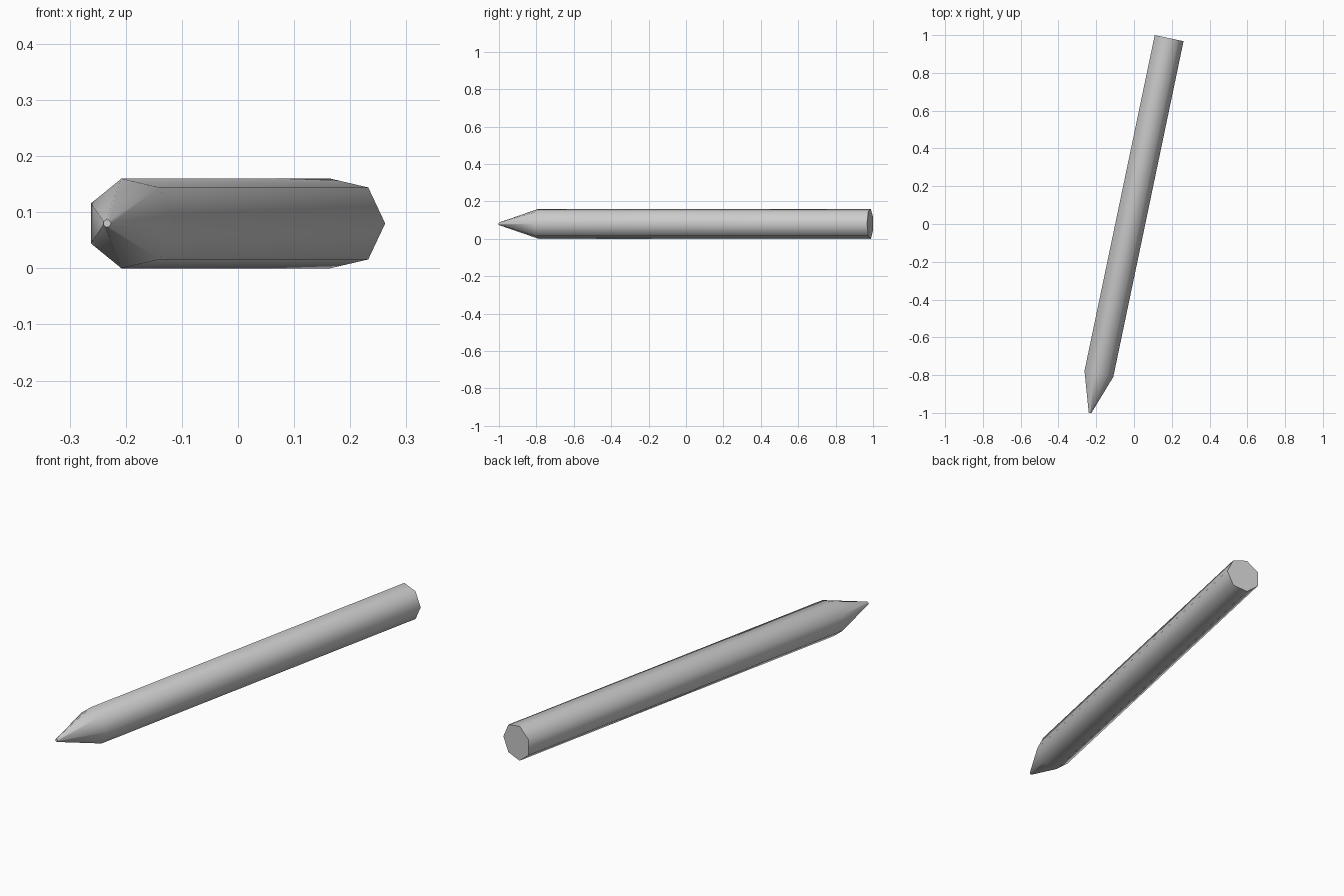
import bpy
import bmesh
from math import cos, sin, pi, radians
from mathutils import Matrix, Vector

cube = bpy.data.objects.get("Cube")
if cube:
    bpy.data.objects.remove(cube, do_unlink=True)

SIDES = 7
RADIUS = 0.082
TIP_RADIUS = 0.007

# One plain grey material
grey = bpy.data.materials.new("light grey")
grey.use_nodes = True
colour = (0.6, 0.6, 0.6, 1)
grey.diffuse_color = colour
grey.node_tree.nodes["Principled BSDF"].inputs["Base Color"].default_value = colour

# Stake shaft: rings along its length (position, radius)
rings = [(-1.022, TIP_RADIUS), (-0.810, RADIUS), (1.006, RADIUS)]
bm = bmesh.new()
loops = []
for y, r in rings:
    loops.append([bm.verts.new((r * cos(2 * pi * i / SIDES), y, r * sin(2 * pi * i / SIDES)))
                  for i in range(SIDES)])
for a, b in zip(loops, loops[1:]):
    for i in range(SIDES):
        j = (i + 1) % SIDES
        bm.faces.new((a[i], a[j], b[j], b[i]))

# Flat end caps
bm.faces.new(loops[0])
bm.faces.new(loops[-1])
bmesh.ops.recalc_face_normals(bm, faces=bm.faces)

# Lay the stake at its slight angle on the ground
turn = Matrix.Rotation(radians(-11.82), 4, "Z")
bm.transform(Matrix.Translation(Vector((-0.024, 0, 0.08))) @ turn)

mesh = bpy.data.meshes.new("pointed_stake")
bm.to_mesh(mesh)
bm.free()
mesh.materials.append(grey)
stake = bpy.data.objects.new("pointed_stake", mesh)
bpy.context.collection.objects.link(stake)

# Smooth sides and taper, crisp end caps
bpy.ops.object.select_all(action="DESELECT")
stake.select_set(True)
bpy.context.view_layer.objects.active = stake
bpy.ops.object.shade_smooth_by_angle(angle=radians(60))
